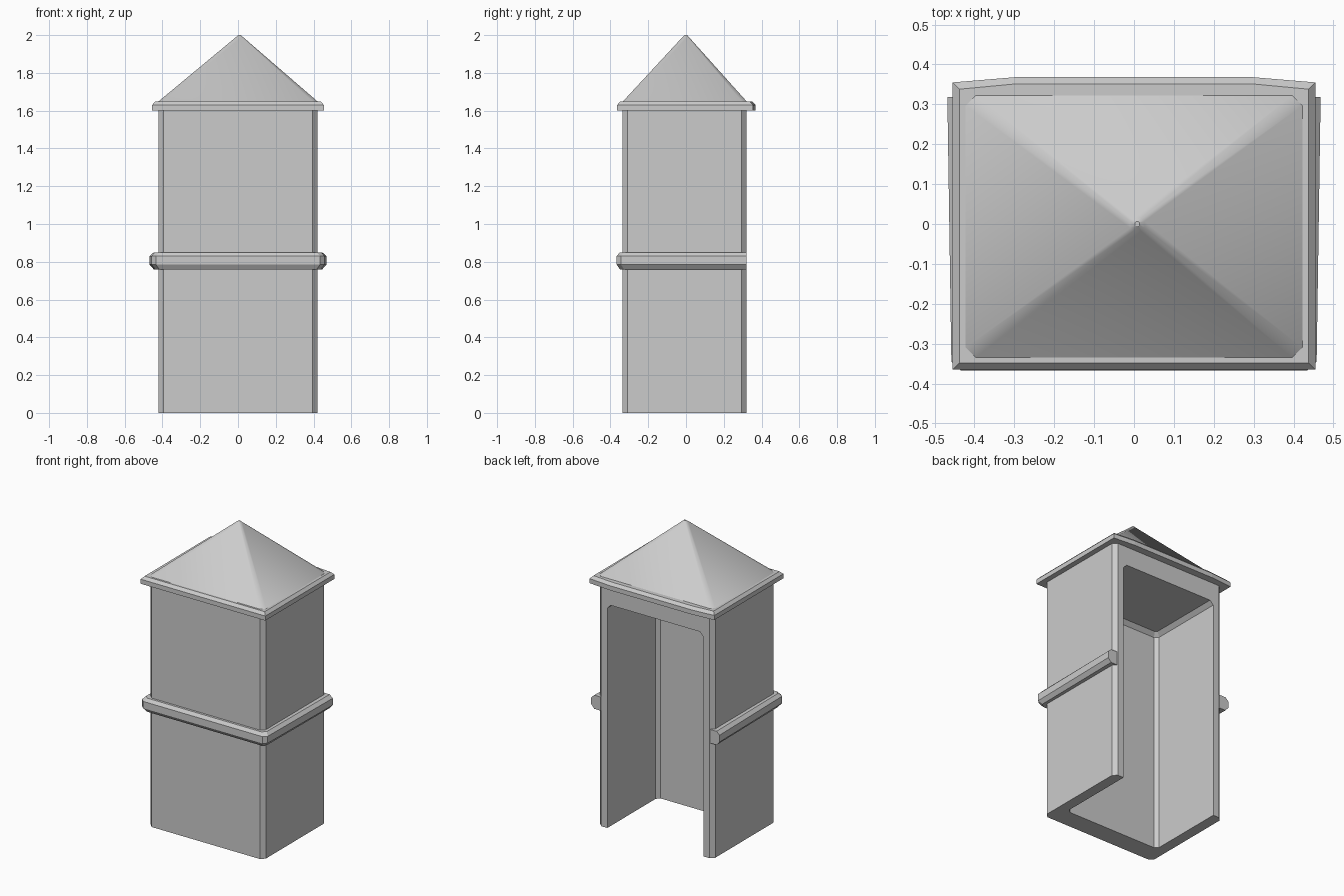
import bpy, bmesh, math

if "Cube" in bpy.data.objects:
    bpy.data.objects.remove(bpy.data.objects["Cube"])


def loft(name, rings, closed=True):
    """Skin equal-length rings of points and cap both ends."""
    bm = bmesh.new()
    rows = [[bm.verts.new(p) for p in ring] for ring in rings]
    n = len(rows[0])
    for a, b in zip(rows, rows[1:]):
        for i in range(n):
            j = (i + 1) % n
            bm.faces.new((a[i], a[j], b[j], b[i]))
    bm.faces.new(rows[0])
    bm.faces.new(rows[-1])
    bmesh.ops.recalc_face_normals(bm, faces=bm.faces)
    mesh = bpy.data.meshes.new(name)
    bm.to_mesh(mesh)
    bm.free()
    ob = bpy.data.objects.new(name, mesh)
    bpy.context.collection.objects.link(ob)
    return ob


def octagon(x, y0, y1, c, z):
    """Rectangle with clipped corners."""
    half = [(x - c, y0), (x, y0 + c), (x, y1 - c), (x - c, y1)]
    pts = half + [(-px, py) for px, py in reversed(half)]
    return [(px, py, z) for px, py in pts]


# Walls: clipped-corner block hollowed from the back and below
walls = loft("walls", [octagon(0.42, -0.335, 0.32, 0.025, z) for z in (0, 1.61)])
cavity = loft("cavity_cutter", [
    octagon(0.35, -0.205, 0.6, 0.022, -0.2),
    octagon(0.35, -0.205, 0.6, 0.022, 1.45),
    octagon(0.325, -0.18, 0.6, 0.012, 1.475)])
cavity.hide_render = True
cavity.hide_viewport = False
mod = walls.modifiers.new("hollow", "BOOLEAN")
mod.operation = "DIFFERENCE"
mod.solver = "EXACT"
mod.object = cavity
bpy.context.view_layer.objects.active = walls
walls.select_set(True)
bpy.ops.object.modifier_apply(modifier=mod.name)
bpy.data.objects.remove(cavity)

# Belt moulding: chamfered section swept around three sides
inner = [(0.40, 0.319), (0.40, -0.29), (0.375, -0.315)]
outer = [(0.468, 0.319), (0.458, -0.345), (0.435, -0.367)]
section = [(0, 0.76), (0.68, 0.76), (1, 0.785), (1, 0.83), (0.68, 0.85), (0, 0.85)]
pairs = list(zip(inner, outer))
pairs += [((-a[0], a[1]), (-b[0], b[1])) for a, b in reversed(pairs)]
loft("belt_moulding", [
    [(a[0] + (b[0] - a[0]) * t, a[1] + (b[1] - a[1]) * t, z) for t, z in section]
    for a, b in pairs])


# Cornice: slab with bevelled upper edge and slightly bowed back
def slab(inset, z):
    x, back = 0.455 - inset, 0.355 - inset
    return [(-x, -0.365 + inset, z), (x, -0.365 + inset, z), (x, back, z),
            (0.3, back + 0.013, z), (-0.3, back + 0.013, z), (-x, back, z)]


loft("cornice", [slab(0, 1.6), slab(0, 1.63), slab(0.017, 1.648)])

# Pyramid roof with clipped, softly shaded hips
roof = loft("roof", [
    octagon(0.422, -0.335, 0.322, 0.025, 1.64),
    octagon(0.422, -0.335, 0.322, 0.025, 1.648),
    [(x + 0.008, y, z) for x, y, z in octagon(0.018, -0.018, 0.015, 0.008, 1.99)],
    [(x + 0.008, y, z) for x, y, z in octagon(0.006, -0.006, 0.006, 0.003, 2.0)]])
bpy.ops.object.select_all(action="DESELECT")
roof.select_set(True)
bpy.context.view_layer.objects.active = roof
bpy.ops.object.shade_smooth_by_angle(angle=math.radians(35))
